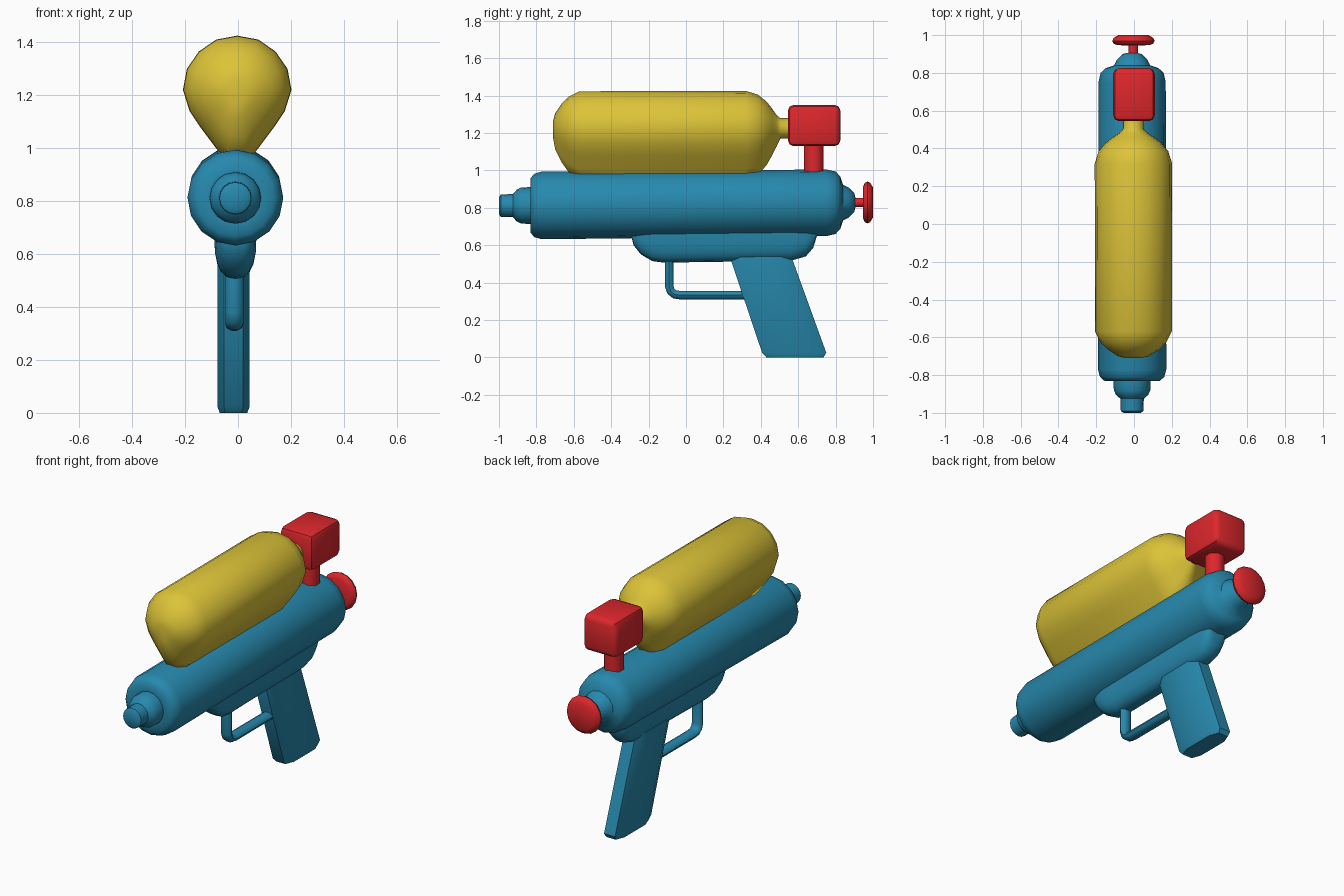
import bpy, bmesh, math
from mathutils import Vector

if "Cube" in bpy.data.objects:
    bpy.data.objects.remove(bpy.data.objects["Cube"])


def material(name, rgb):
    m = bpy.data.materials.new(name)
    m.diffuse_color = (*rgb, 1)
    m.use_nodes = True
    m.node_tree.nodes["Principled BSDF"].inputs["Base Color"].default_value = m.diffuse_color
    return m


TEAL = material("teal plastic", (0.02, 0.25, 0.42))
YELLOW = material("yellow plastic", (0.72, 0.55, 0.04))
RED = material("red plastic", (0.72, 0.02, 0.025))


def finish(name, bm, mat, angle=45):
    bmesh.ops.recalc_face_normals(bm, faces=bm.faces)
    me = bpy.data.meshes.new(name)
    bm.to_mesh(me)
    bm.free()
    me.materials.append(mat)
    ob = bpy.data.objects.new(name, me)
    bpy.context.collection.objects.link(ob)
    bpy.ops.object.select_all(action='DESELECT')
    ob.select_set(True)
    bpy.context.view_layer.objects.active = ob
    bpy.ops.object.shade_smooth_by_angle(angle=math.radians(angle))
    return ob


def loft(name, rings, mat, angle=45):
    """Skin a list of equally long closed rings and cap both ends."""
    bm = bmesh.new()
    vs = [[bm.verts.new(p) for p in r] for r in rings]
    n = len(vs[0])
    for a, b in zip(vs, vs[1:]):
        for i in range(n):
            j = (i + 1) % n
            bm.faces.new((a[i], a[j], b[j], b[i]))
    bm.faces.new(vs[0])
    bm.faces.new(vs[-1])
    return finish(name, bm, mat, angle)


def lathe(name, profile, mat, sides=16, x=-0.01):
    """Turn (y, radius) pairs round the slightly tilted barrel axis."""
    rings = []
    for y, r in profile:
        z = 0.82 + 0.009 * y
        rings.append([(x + r * math.sin(math.tau * i / sides), y,
                       z + r * math.cos(math.tau * i / sides)) for i in range(sides)])
    return loft(name, rings, mat)


# Barrel with stepped nozzle and domed rear
lathe("barrel", [(-1, 0.045), (-0.99, 0.06), (-0.925, 0.062), (-0.905, 0.085),
                 (-0.88, 0.097), (-0.832, 0.098), (-0.832, 0.145), (-0.81, 0.17),
                 (-0.77, 0.181), (0.75, 0.178), (0.80, 0.167), (0.825, 0.14),
                 (0.84, 0.095), (0.87, 0.08), (0.90, 0.05), (0.905, 0.03)], TEAL)

# Rear plunger: rod and round knob
lathe("plunger", [(0.88, 0.025), (0.945, 0.025), (0.947, 0.085), (0.955, 0.105),
                  (0.97, 0.112), (0.985, 0.105), (1.0, 0.08)], RED, x=-0.003)

# Water tank: teardrop section, rounded ends and a neck at the back
half = [(0.08, 0.185), (0.145, 0.14), (0.19, 0.075), (0.205, -0.005),
        (0.18, -0.085), (0.14, -0.145), (0.08, -0.225), (0.04, -0.275)]
tear = [(0, 0.2)] + half + [(-x, z) for x, z in reversed(half)]
stations = [(-0.71, 0.2), (-0.70, 0.4), (-0.665, 0.66), (-0.63, 0.84), (-0.57, 0.99),
            (0.32, 1.0), (0.385, 0.9), (0.43, 0.72), (0.46, 0.53), (0.485, 0.35)]
rings = [[(x * s - 0.003, y, 1.225 + z * s) for x, z in tear] for y, s in stations]
for y in (0.505, 0.58):
    rings.append([Vector((x, 0, z)).normalized() * 0.054 + Vector((-0.003, y, 1.225))
                  for x, z in tear])
loft("water_tank", rings, YELLOW)

# Tank connector block with rounded corners
bm = bmesh.new()
bmesh.ops.create_cube(bm, size=1)
for v in bm.verts:
    v.co = (v.co.x * 0.22, 0.685 + v.co.y * 0.28, 1.24 + v.co.z * 0.22)
bmesh.ops.bevel(bm, geom=bm.edges[:], offset=0.03, segments=2, profile=0.5,
                affect='EDGES')
finish("connector_block", bm, RED)

# Post joining the block to the barrel
loft("connector_post", [[(0.055 * math.cos(math.tau * (i + 0.5) / 8),
                          0.683 + 0.055 * math.sin(math.tau * (i + 0.5) / 8), z)
                         for i in range(8)] for z in (0.96, 1.16)], RED, 50)

# Keel under the barrel: half-round section with upswept ends
rings = []
for y, bottom, w in [(-0.292, 0.645, 0.05), (-0.28, 0.60, 0.062), (-0.24, 0.55, 0.074),
                     (-0.18, 0.515, 0.08), (-0.12, 0.507, 0.08), (0.56, 0.517, 0.08),
                     (0.64, 0.54, 0.075), (0.68, 0.585, 0.066), (0.70, 0.65, 0.055)]:
    top = 0.675
    rings.append([(-0.01 - w * math.copysign(abs(math.cos(a)) ** 0.75, math.cos(a)), y,
                   top - (top - bottom) * math.sin(a) ** 0.75)
                  for a in [math.pi * i / 10 for i in range(10)] + [math.pi - 1e-6]])
loft("keel", rings, TEAL)

# Trigger guard: bar swept along a bent path, given as (y, z)
path = [Vector(p) for p in [(-0.09, 0.54), (-0.09, 0.38), (-0.08, 0.352),
                            (-0.06, 0.337), (-0.03, 0.333), (0.34, 0.333)]]
rings = []
for i, p in enumerate(path):
    t = (path[min(i + 1, len(path) - 1)] - path[max(i - 1, 0)]).normalized()
    n = Vector((-t.y, t.x))
    ring = []
    for k in range(10):
        a = math.tau * k / 10
        q = p + n * 0.024 * math.sin(a)
        ring.append((-0.014 + 0.034 * math.cos(a), q.x, q.y))
    rings.append(ring)
loft("trigger_guard", rings, TEAL)

# Raked grip with chamfered front and rear edges
rings = []
for z, y0, y1, w in [(0.0, 0.43, 0.735, 0.052), (0.025, 0.407, 0.75, 0.061),
                     (0.535, 0.235, 0.565, 0.061), (0.56, 0.24, 0.555, 0.061)]:
    c, h = (y0 + y1) / 2, (y1 - y0) / 2
    rings.append([(-0.017 + w * sx, c + h * sy, z) for sx, sy in
                  [(0.6, -1), (1, -0.65), (1, 0.65), (0.6, 1),
                   (-0.6, 1), (-1, 0.65), (-1, -0.65), (-0.6, -1)]])
loft("grip", rings, TEAL)
